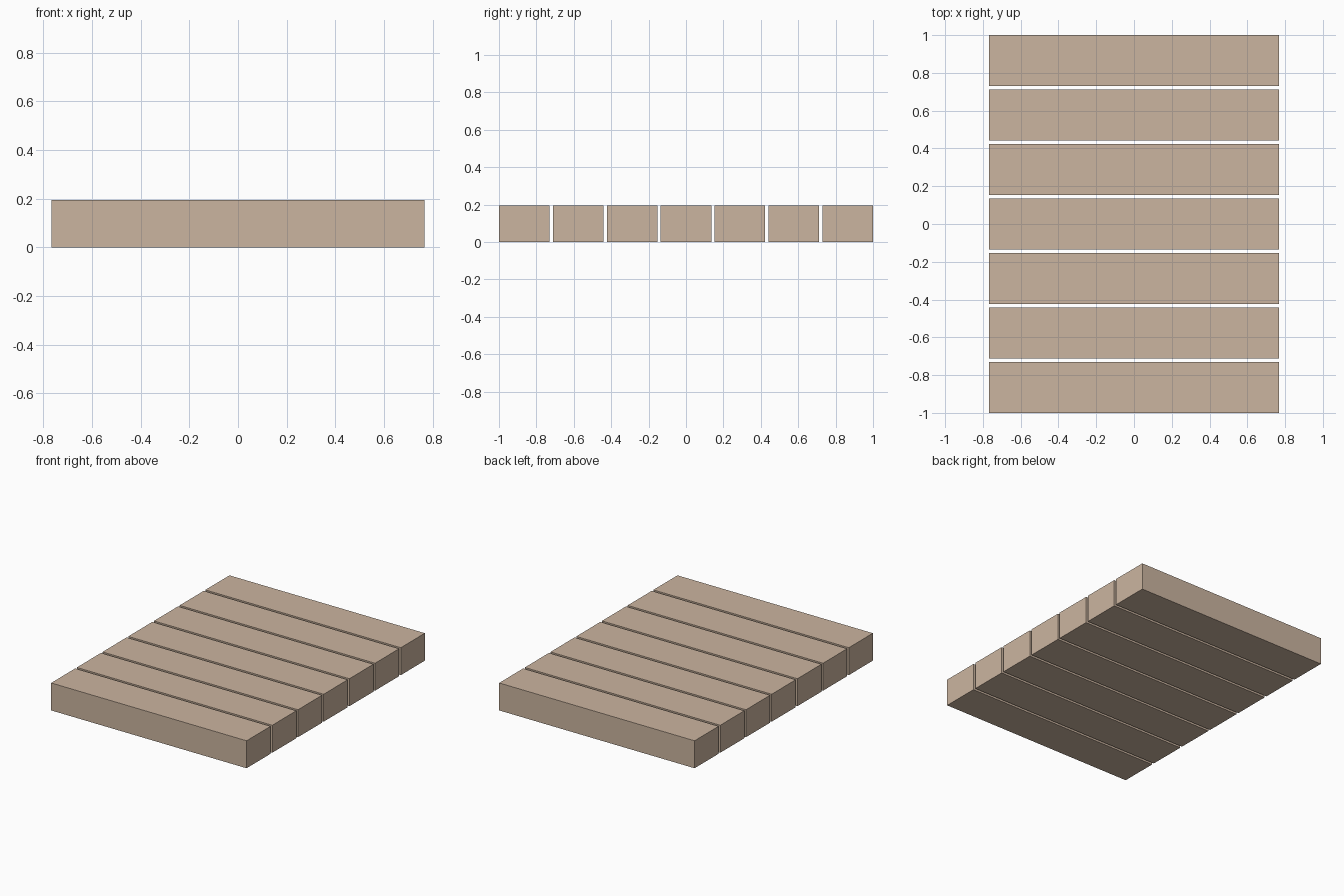
import bpy

if "Cube" in bpy.data.objects:
    bpy.data.objects.remove(bpy.data.objects["Cube"])

COUNT = 7
WIDTH, LENGTH, HEIGHT = 0.27, 1.535, 0.195
PITCH = (2.0 - WIDTH) / (COUNT - 1)

# Pale wood
wood = bpy.data.materials.new("pale_wood")
wood.diffuse_color = (0.60, 0.46, 0.35, 1.0)
wood.use_nodes = True
wood.node_tree.nodes["Principled BSDF"].inputs["Base Color"].default_value = wood.diffuse_color


def add_plank(index):
    y = -1.0 + WIDTH / 2 + index * PITCH
    bpy.ops.mesh.primitive_cube_add(size=1, location=(0, y, HEIGHT / 2))
    plank = bpy.context.object
    plank.name = f"plank_{index + 1}"
    plank.scale = (LENGTH, WIDTH, HEIGHT)
    bpy.ops.object.transform_apply(location=False, rotation=False, scale=True)
    plank.data.materials.append(wood)


# Row of separate planks with narrow gaps
for i in range(COUNT):
    add_plank(i)
